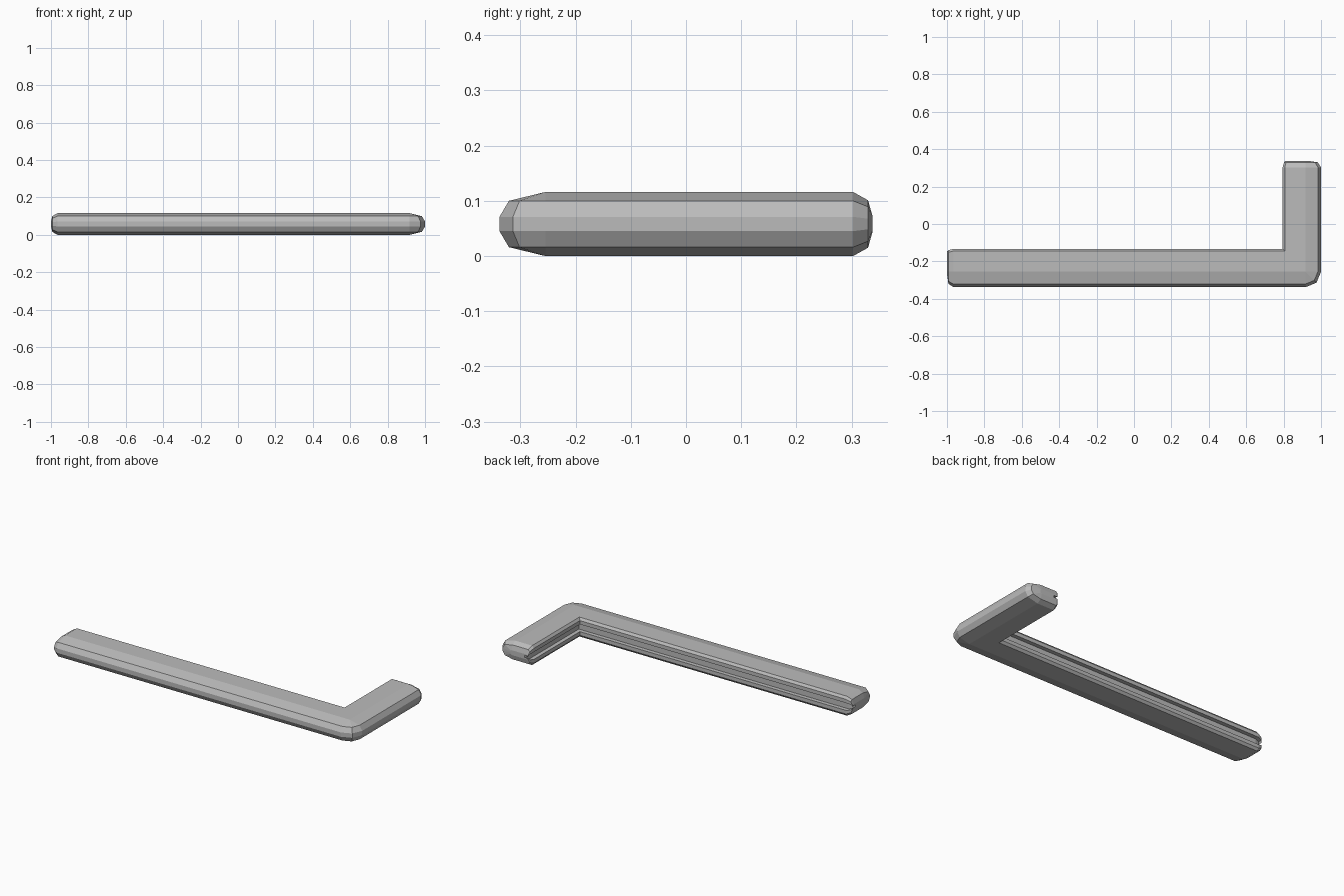
import bpy, bmesh
from math import cos, sin, radians

if "Cube" in bpy.data.objects:
    bpy.data.objects.remove(bpy.data.objects["Cube"])

grey = bpy.data.materials.new("mid grey")
grey.use_nodes = True
colour = (0.5, 0.5, 0.5, 1)
grey.diffuse_color = colour
grey.node_tree.nodes["Principled BSDF"].inputs["Base Color"].default_value = colour

# Upper half of the cross-section: (outward distance from the bend pivot, height above the middle)
MID = 0.058
half = [(0.083, 0.013), (0.066, 0.042), (0, 0.058), (-0.111, 0.058),
        (-0.122, 0.044), (-0.122, 0.022), (-0.098, 0.022)]
section = half + [(r, -h) for r, h in reversed(half)]

# Bend pivot and the tips of the two arms
PX, PY = 0.917, -0.255
LEFT, BACK = -1.0, 0.338

# End rounding: distance from tip, height scale, outer scale, inner inset
rounding = [(0, 0.25, 0.1, 0.014), (0.008, 0.74, 0.78, 0.007), (0.035, 1, 1, 0)]


def shrink(height, outer, inset):
    return [(r * outer if r > 0 else min(r + inset, 0) if r < 0 else 0, h * height)
            for r, h in section]


# Rings of points from the left tip, round the bend, to the back tip
rings = []
for d, height, outer, inset in rounding:
    rings.append([(LEFT + d, PY - r, MID + h) for r, h in shrink(height, outer, inset)])
for angle in (-90, -45, 0):
    a = radians(angle)
    rings.append([(PX + r * cos(a), PY + r * sin(a), MID + h) if r > 0
                  else (PX + r, PY - r, MID + h) for r, h in section])
for d, height, outer, inset in reversed(rounding):
    rings.append([(PX + r, BACK - d, MID + h) for r, h in shrink(height, outer, inset)])

# Skin the rings and cap both tips
bm = bmesh.new()
loops = [[bm.verts.new(p) for p in ring] for ring in rings]
n = len(section)
for a, b in zip(loops, loops[1:]):
    for i in range(n):
        j = (i + 1) % n
        bm.faces.new((a[i], a[j], b[j], b[i]))
bm.faces.new(loops[0])
bm.faces.new(loops[-1])
bmesh.ops.remove_doubles(bm, verts=bm.verts, dist=0.0005)
bmesh.ops.recalc_face_normals(bm, faces=bm.faces)

mesh = bpy.data.meshes.new("grooved_corner_rail")
bm.to_mesh(mesh)
bm.free()
mesh.materials.append(grey)
rail = bpy.data.objects.new("grooved_corner_rail", mesh)
bpy.context.collection.objects.link(rail)
